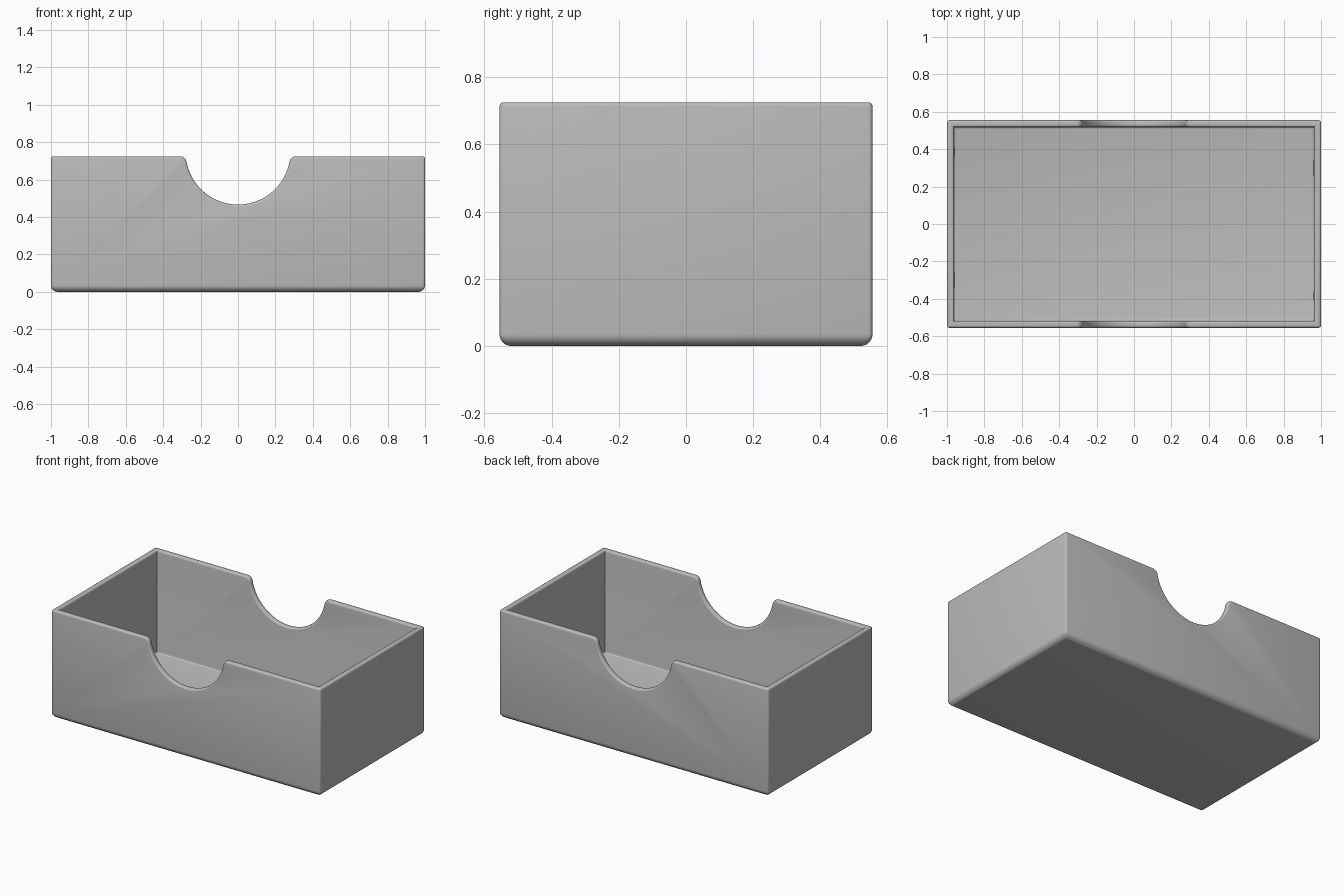
import bpy, bmesh, math
from mathutils import Vector

if "Cube" in bpy.data.objects:
    bpy.data.objects.remove(bpy.data.objects["Cube"], do_unlink=True)

HX, HY, H = 1.0, 0.555, 0.725      # half length, half depth, height
WALL, FOOT, ROUND = 0.037, 0.035, 0.012

grey = bpy.data.materials.new("light grey")
grey.use_nodes = True
COLOUR = (0.5, 0.5, 0.5, 1)
grey.diffuse_color = COLOUR
grey.node_tree.nodes["Principled BSDF"].inputs["Base Color"].default_value = COLOUR


def make_object(name, bm):
    bmesh.ops.recalc_face_normals(bm, faces=bm.faces)
    mesh = bpy.data.meshes.new(name)
    bm.to_mesh(mesh)
    bm.free()
    mesh.materials.append(grey)
    obj = bpy.data.objects.new(name, mesh)
    bpy.context.collection.objects.link(obj)
    return obj


def box(name, hx, hy, z0, z1, radius, segments):
    """Box with its bottom edges rounded."""
    bm = bmesh.new()
    bmesh.ops.create_cube(bm, size=1)
    for v in bm.verts:
        v.co = Vector((v.co.x * 2 * hx, v.co.y * 2 * hy, z0 if v.co.z < 0 else z1))
    foot = [e for e in bm.edges if all(abs(v.co.z - z0) < 1e-5 for v in e.verts)]
    bmesh.ops.bevel(bm, geom=foot, offset=radius, segments=segments,
                    profile=0.5, affect='EDGES')
    return make_object(name, bm)


def notch():
    """Thumb cutout: a circular dip that flares into the rim."""
    r, f, low = 0.28, 0.035, 0.467
    cz, fz = low + r, H - f
    fx = math.sqrt((r + f) ** 2 - (cz - fz) ** 2)
    tilt = math.atan2(cz - fz, fx)
    half = []
    for i in range(17):
        a = -math.pi / 2 + (math.pi / 2 - tilt) * i / 16
        half.append((r * math.cos(a), cz + r * math.sin(a)))
    for i in range(1, 9):
        a = math.pi - tilt - (math.pi / 2 - tilt) * i / 8
        half.append((fx + f * math.cos(a), fz + f * math.sin(a)))
    half.append((half[-1][0], 1))
    outline = [(-x, z) for x, z in half[:0:-1]] + half
    bm = bmesh.new()
    face = bm.faces.new([bm.verts.new((x, -1, z)) for x, z in outline])
    result = bmesh.ops.extrude_face_region(bm, geom=[face])
    for v in result["geom"]:
        if isinstance(v, bmesh.types.BMVert):
            v.co.y = 1
    return make_object("notch_cutter", bm)


# Tray body, hollowed out and notched front and back
tray = box("tray", HX, HY, 0, H, FOOT, 6)
cavity = box("cavity_cutter", HX - WALL, HY - WALL, WALL, 1, 0.01, 3)
for cutter in (cavity, notch()):
    cutter.hide_render = True
    cutter.hide_set(True)
    mod = tray.modifiers.new(cutter.name, 'BOOLEAN')
    mod.operation, mod.solver, mod.object = 'DIFFERENCE', 'EXACT', cutter
bpy.context.view_layer.objects.active = tray
tray.select_set(True)
for mod in list(tray.modifiers):
    bpy.ops.object.modifier_apply(modifier=mod.name)

# Round the rim, the notch edges and the outer corners
bm = bmesh.new()
bm.from_mesh(tray.data)
bmesh.ops.remove_doubles(bm, verts=bm.verts, dist=1e-5)
rounded = [e for e in bm.edges if e.is_manifold and e.is_convex
           and e.calc_face_angle(0) > math.radians(40)]
bmesh.ops.bevel(bm, geom=rounded, offset=ROUND, segments=4, profile=0.5,
                affect='EDGES', clamp_overlap=False)
bm.to_mesh(tray.data)
bm.free()
bpy.ops.object.shade_smooth_by_angle(angle=math.radians(35))

# The cutters have done their work
for name in ("cavity_cutter", "notch_cutter"):
    bpy.data.objects.remove(bpy.data.objects[name], do_unlink=True)
